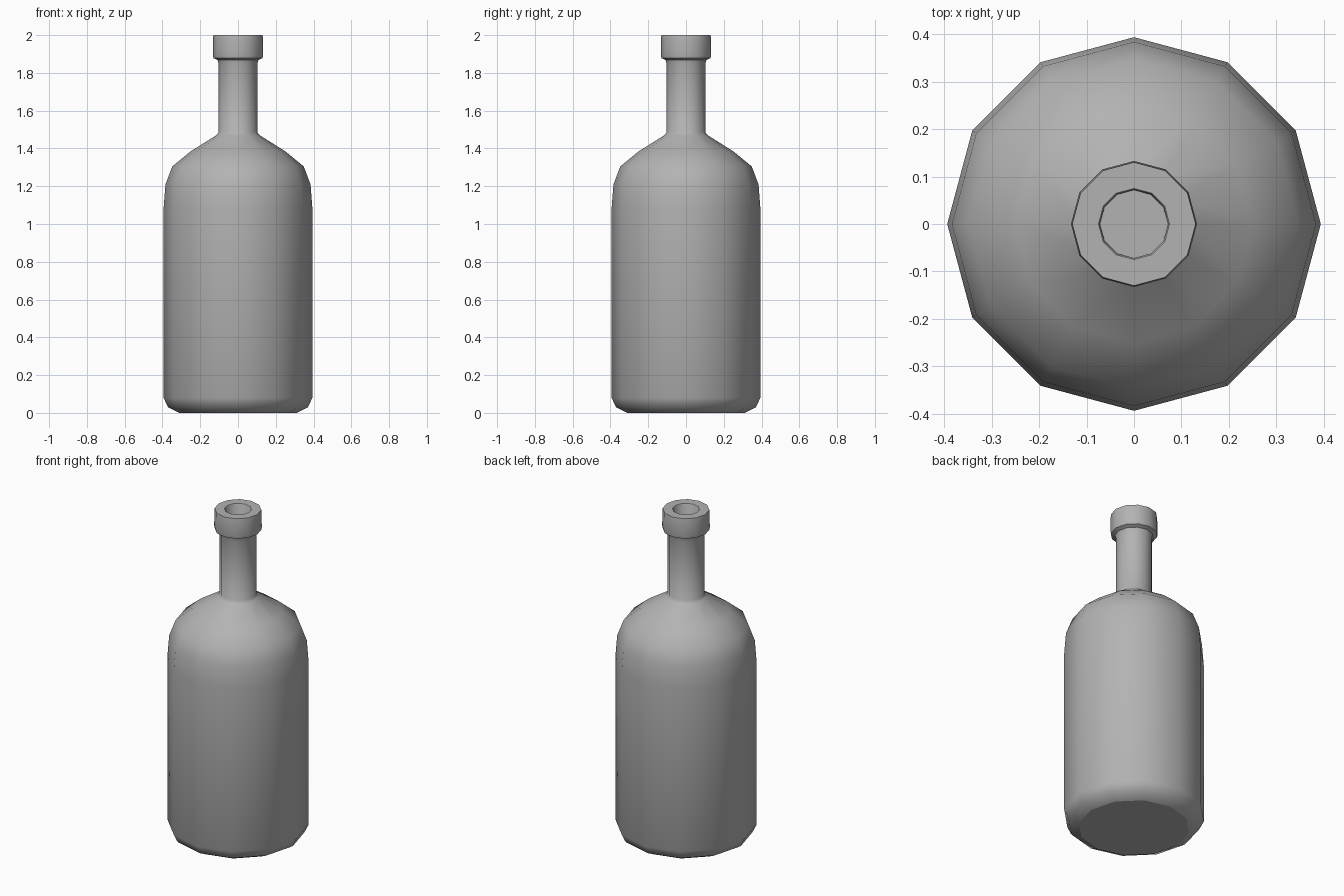
import bpy, bmesh
from math import cos, sin, tau, radians

if "Cube" in bpy.data.objects:
    bpy.data.objects.remove(bpy.data.objects["Cube"])

SIDES = 12

# Lathe profile (radius, height), from base up and down into the mouth
base = [(0.31, 0.0), (0.37, 0.03), (0.394, 0.08)]
shoulder = [(0.394, 1.08), (0.384, 1.21), (0.348, 1.305), (0.25, 1.385), (0.115, 1.47)]
neck = [(0.103, 1.485), (0.103, 1.85), (0.108, 1.868)]
lip = [(0.13, 1.878), (0.133, 1.893), (0.131, 1.995), (0.13, 2.0)]
mouth = [(0.075, 2.0), (0.072, 1.995), (0.071, 1.5)]


def lathe(name, profile):
    bm = bmesh.new()
    rings = [[bm.verts.new((r * cos(tau * i / SIDES), r * sin(tau * i / SIDES), z))
              for i in range(SIDES)] for r, z in profile]
    for a, b in zip(rings, rings[1:]):
        for i in range(SIDES):
            j = (i + 1) % SIDES
            bm.faces.new((a[i], a[j], b[j], b[i]))
    # Flat underside and the floor of the mouth
    bm.faces.new(rings[0][::-1])
    bm.faces.new(rings[-1])
    mesh = bpy.data.meshes.new(name)
    bm.to_mesh(mesh)
    bm.free()
    ob = bpy.data.objects.new(name, mesh)
    bpy.context.collection.objects.link(ob)
    return ob


bottle = lathe("bottle", base + shoulder + neck + lip + mouth)

# Darker grey glass
glass = bpy.data.materials.new("grey_glass")
glass.diffuse_color = (0.45, 0.45, 0.45, 1)
glass.use_nodes = True
glass.node_tree.nodes["Principled BSDF"].inputs["Base Color"].default_value = glass.diffuse_color
bottle.data.materials.append(glass)

# Smooth body with a crisp base and lip
bpy.context.view_layer.objects.active = bottle
bottle.select_set(True)
bpy.ops.object.shade_smooth_by_angle(angle=radians(40))
for e in bottle.data.edges:
    if all(bottle.data.vertices[v].co.z < 0.001 for v in e.vertices):
        e.use_edge_sharp = True
